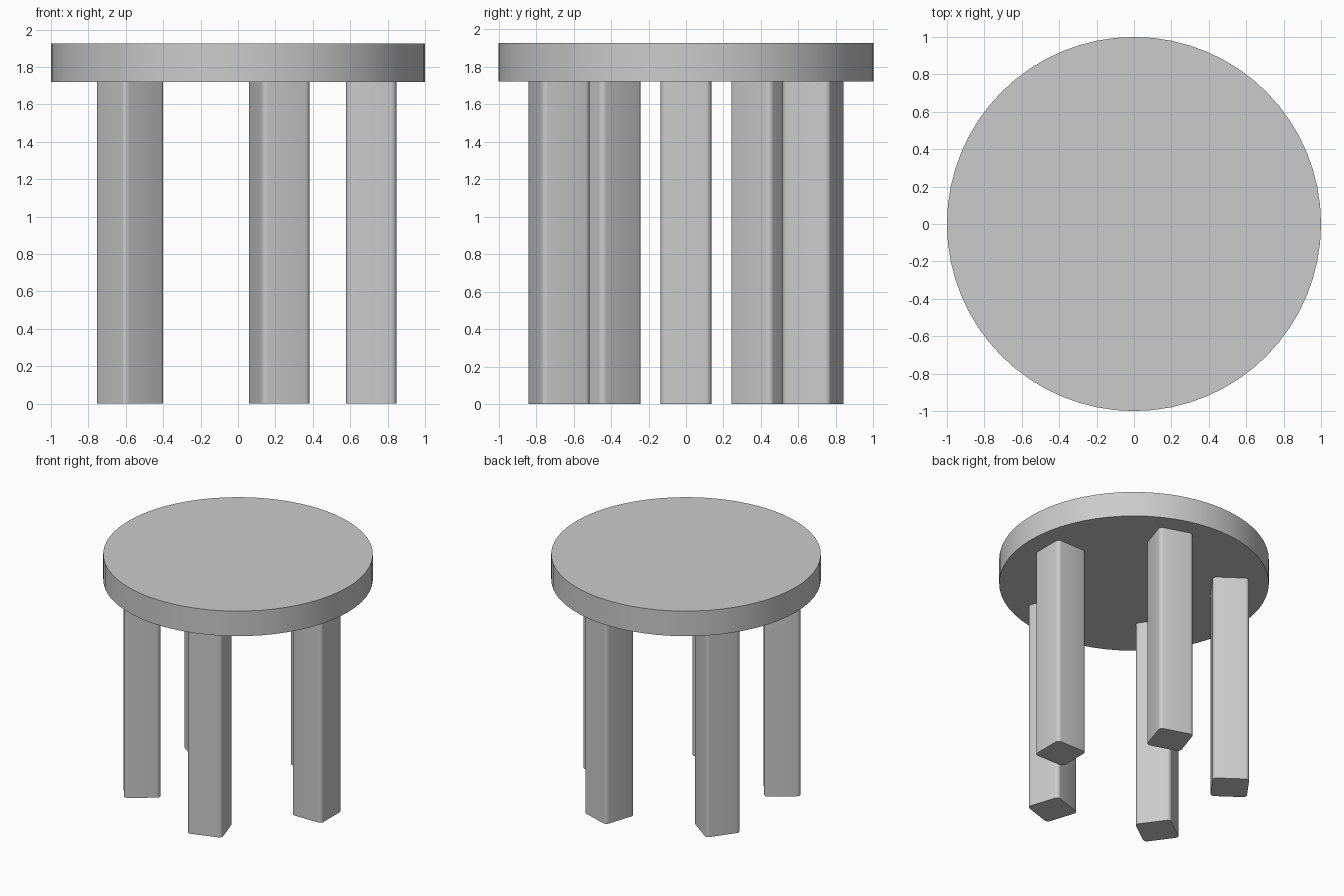
import bpy
import bmesh
import math
from mathutils import Matrix, Vector

LEG_HEIGHT = 1.72
TOP_HEIGHT = 1.925
LEG_WIDTH = 0.27
LEG_RADIUS = 0.7125
LEG_COUNT = 5

cube = bpy.data.objects.get("Cube")
if cube:
    bpy.data.objects.remove(cube, do_unlink=True)

# Single plain grey
grey = bpy.data.materials.new("plain_grey")
grey.use_nodes = True
colour = (0.6, 0.6, 0.6, 1)
grey.diffuse_color = colour
grey.node_tree.nodes["Principled BSDF"].inputs["Base Color"].default_value = colour


def finish(name, bm):
    """Turn a bmesh into a smooth-shaded object with sharp edges kept."""
    mesh = bpy.data.meshes.new(name)
    bm.to_mesh(mesh)
    bm.free()
    mesh.materials.append(grey)
    obj = bpy.data.objects.new(name, mesh)
    bpy.context.scene.collection.objects.link(obj)
    bpy.ops.object.select_all(action="DESELECT")
    obj.select_set(True)
    bpy.context.view_layer.objects.active = obj
    bpy.ops.object.shade_smooth_by_angle(angle=math.radians(30))
    return obj


# Round seat
bm = bmesh.new()
bmesh.ops.create_cone(
    bm, cap_ends=True, segments=64, radius1=1, radius2=1,
    depth=TOP_HEIGHT - LEG_HEIGHT,
    matrix=Matrix.Translation((0, 0, (TOP_HEIGHT + LEG_HEIGHT) / 2)))
finish("seat", bm)

# Square legs with rounded upright edges, spaced evenly and facing outward
for i in range(LEG_COUNT):
    bm = bmesh.new()
    bmesh.ops.create_cube(bm, size=1)
    bmesh.ops.scale(bm, vec=Vector((LEG_WIDTH, LEG_WIDTH, LEG_HEIGHT)), verts=bm.verts)
    uprights = [e for e in bm.edges
                if abs(e.verts[0].co.z - e.verts[1].co.z) > LEG_HEIGHT / 2]
    bmesh.ops.bevel(bm, geom=uprights, offset=0.03, segments=5,
                    profile=0.5, affect="EDGES")
    leg = finish(f"leg_{i + 1}", bm)
    angle = math.tau * i / LEG_COUNT
    leg.location = (LEG_RADIUS * math.cos(angle), LEG_RADIUS * math.sin(angle),
                    LEG_HEIGHT / 2)
    leg.rotation_euler.z = angle
